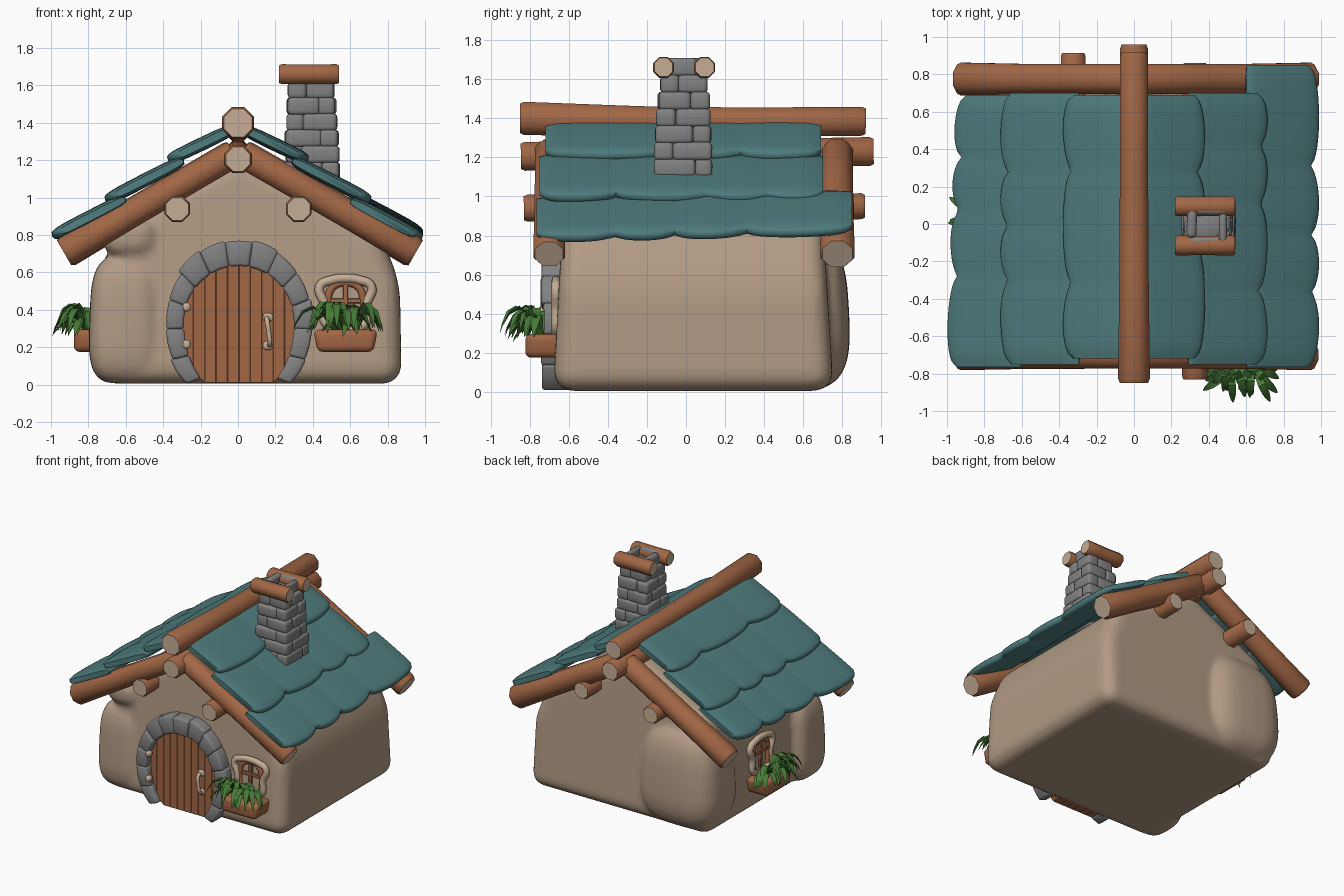
import bpy, bmesh, math, random
from mathutils import Vector, Matrix

if "Cube" in bpy.data.objects:
    bpy.data.objects.remove(bpy.data.objects["Cube"])
random.seed(4)

def material(name, rgb):
    m = bpy.data.materials.new(name)
    m.diffuse_color = (*rgb, 1)
    m.use_nodes = True
    m.node_tree.nodes["Principled BSDF"].inputs["Base Color"].default_value = m.diffuse_color
    return m

CLAY = material("clay", (.44, .325, .23))
WOOD = material("wood", (.36, .135, .06))
CUT = material("cut wood", (.56, .42, .30))
TEAL = material("teal shingle", (.077, .198, .203))
STONE = material("grey stone", (.22, .22, .225))
LEAF = material("leaf green", (.06, .19, .035))

def finish(name, bm, mats, angle=40, matrix=None):
    bmesh.ops.recalc_face_normals(bm, faces=bm.faces[:])
    me = bpy.data.meshes.new(name)
    bm.to_mesh(me)
    bm.free()
    for m in mats:
        me.materials.append(m)
    me.shade_smooth()
    me.set_sharp_from_angle(angle=math.radians(angle))
    ob = bpy.data.objects.new(name, me)
    bpy.context.collection.objects.link(ob)
    if matrix:
        ob.matrix_world = matrix
    return ob

def add_loft(bm, rings, cap=0):
    vs = [[bm.verts.new(p) for p in r] for r in rings]
    n = len(vs[0])
    for a, b in zip(vs, vs[1:]):
        for i in range(n):
            bm.faces.new((a[i], a[(i + 1) % n], b[(i + 1) % n], b[i]))
    for r in (vs[0], vs[-1]):
        bm.faces.new(r).material_index = cap

def add_prism(bm, pts, y0, y1, bev, segs=2):
    """Rounded block: x-z outline pushed along y."""
    t = bmesh.new()
    add_loft(t, [[(x, y, z) for x, z in pts] for y in (y0, y1)])
    bmesh.ops.recalc_face_normals(t, faces=t.faces[:])
    bmesh.ops.bevel(t, geom=t.edges[:], offset=bev, segments=segs, profile=.5,
                    affect='EDGES', clamp_overlap=True)
    me = bpy.data.meshes.new("tmp")
    t.to_mesh(me)
    t.free()
    bm.from_mesh(me)
    bpy.data.meshes.remove(me)

def rect(x0, x1, z0, z1):
    return [(x0, z0), (x1, z0), (x1, z1), (x0, z1)]

def log(name, p0, p1, r0, r1, sag=0):
    p0, p1 = Vector(p0), Vector(p1)
    d = (p1 - p0).normalized()
    side = d.cross(Vector((0, 0, 1))).normalized()
    up = side.cross(d)
    ln, rings = (p1 - p0).length, []
    for t, k in ((0, .88), (.25 * r0 / ln, 1), (.35, .96), (.65, .97), (1 - .25 * r1 / ln, 1), (1, .88)):
        r = (r0 + (r1 - r0) * t) * k
        c = p0.lerp(p1, t) - Vector((0, 0, sag * 4 * t * (1 - t)))
        rings.append([c + r * (side * math.cos(a) + up * math.sin(a))
                      for a in [math.pi * (i + .5) / 4 for i in range(8)]])
    bm = bmesh.new()
    add_loft(bm, rings, cap=1)
    return finish(name, bm, [WOOD, CUT], 50)

def tube(name, pts, r, mat, cyclic=False, matrix=None):
    cu = bpy.data.curves.new(name, 'CURVE')
    cu.dimensions, cu.bevel_depth, cu.bevel_resolution, cu.resolution_u = '3D', r, 2, 5
    cu.use_fill_caps = True
    sp = cu.splines.new('BEZIER')
    sp.bezier_points.add(len(pts) - 1)
    sp.use_cyclic_u = cyclic
    for b, p in zip(sp.bezier_points, pts):
        b.co, b.handle_left_type, b.handle_right_type = p, 'AUTO', 'AUTO'
    tmp = bpy.data.objects.new("tmp", cu)
    bpy.context.collection.objects.link(tmp)
    me = bpy.data.meshes.new_from_object(tmp.evaluated_get(bpy.context.evaluated_depsgraph_get()))
    bpy.data.objects.remove(tmp)
    bm = bmesh.new()
    bm.from_mesh(me)
    bpy.data.meshes.remove(me)
    return finish(name, bm, [mat], 60, matrix)

def add_blob(bm, c, half, e=.6, taper=0):
    for v in bmesh.ops.create_uvsphere(bm, u_segments=28, v_segments=18, radius=1)["verts"]:
        q = [math.copysign(abs(k) ** e, k) for k in v.co]
        w = 1 - taper * q[2]
        v.co = [c[0] + half[0] * q[0] * w, c[1] + half[1] * q[1] * w, c[2] + half[2] * q[2]]

def blob(name, c, half, mat):
    bm = bmesh.new()
    add_blob(bm, c, half, .8)
    finish(name, bm, [mat], 80)

# Clay house body with corner buttresses, fused by a remesh
bm = bmesh.new()
add_prism(bm, [(-.72, .005), (.875, .005), (.865, .55), (.755, .82), (0, 1.235), (-.66, .86), (-.70, .55)],
          -.68, .755, .1, 5)
for v in bm.verts:
    v.co.y *= 1 - .08 * v.co.z
add_blob(bm, (-.605, -.51, .345), (.19, .185, .34), .55, .06)
add_blob(bm, (-.575, -.55, .79), (.148, .135, .11), .7)
add_blob(bm, (-.43, .585, .41), (.335, .25, .40), .66, .08)
body = finish("house_body", bm, [CLAY], 180)
mod = body.modifiers.new("fuse", 'REMESH')
mod.mode, mod.voxel_size, mod.use_smooth_shade = 'VOXEL', .02, True
mod = body.modifiers.new("soften", 'SMOOTH')
mod.factor, mod.iterations = .5, 6

# Roof timbers
log("ridge_log", (0, -.85, 1.40), (0, .92, 1.385), .092, .08, .012)
log("ridge_beam", (0, -.845, 1.205), (0, .96, 1.23), .08, .08)
for s, tag, f, k in ((-1, "left", -.775, .915), (1, "right", -.83, .86)):
    log("purlin_" + tag, (s * .325, f, .94), (s * .325, k, .95), .075, .072)
    for y, r, end in ((-.70, .088, "front"), (.775, .095, "back")):
        log(f"{end}_rafter_{tag}", (s * .93 + (.02 if s > 0 else 0), y, .705), (s * .02, y, 1.235), r, r * .9)

# Shingle rows: puffy pillow section swept along y with scalloped lower edge
def shingle_row(name, s, a, b, y0, y1, count, phase, lift=0, skew=0):
    a, b = Vector((a[0] * s, 0, a[1])), Vector((b[0] * s, 0, b[1]))
    d = (b - a).normalized()
    nrm = Vector((-d.z * s, 0, d.x * s))
    half, mid, rings, N = (b - a).length / 2, (a + b) / 2, [], 48
    for j in range(N + 1):
        t = j / N
        u = count * (t + .05 * math.sin(2 * math.pi * t + phase))
        k = abs(math.sin(math.pi * (u - count * .05 * math.sin(phase)))) ** .45
        end = min(1, .55 + 9 * min(t, 1 - t)) ** .6
        ring = []
        for i in range(20):
            g = 2 * math.pi * i / 20
            p, q = math.cos(g), math.sin(g)
            p = math.copysign(abs(p) ** .5, p)
            q = math.copysign(abs(q) ** .5, q)
            along = half * p * (.97 + .03 * end) - (.06 * (1 - k) + skew * (t - .4)) * max(0, p) ** 2
            c = mid + d * along + nrm * (q * .036 * (.8 + .2 * k) * end)
            ring.append(c + Vector((0, y0 + (y1 - y0) * t, lift * (t - .5))))
        rings.append(ring)
    bm = bmesh.new()
    add_loft(bm, rings)
    finish(name, bm, [TEAL], 60)

for s, tag in ((-1, "left"), (1, "right")):
    shingle_row(f"shingles_top_{tag}", s, (.03, 1.365), (.375, 1.20), -.72, .69, 3, 1 + s)
    shingle_row(f"shingles_middle_{tag}", s, (.29, 1.20), (.71, .985), -.75, .70, 4, 2 - s)
    if s > 0:
        shingle_row("shingles_bottom_right", s, (.60, 1.0), (.985, .795), -.765, .85, 4, 4, .035)
    else:
        shingle_row("shingles_bottom_left", s, (.60, .995), (.98, .80), -.765, .69, 4, 2, 0, .06)

# Stone chimney: pinwheel courses around a hollow core
CX, CY = .395, -.01
bm = bmesh.new()
for i in range(7):
    h = (.152 - .0065 * i) if i < 6 else .105
    z0, z1, t = 1.098 + .086 * i, 1.10 + .086 * (i + 1) + .006, .095 if i < 6 else .045
    for k in range(4):
        n0 = len(bm.verts)
        g = random.uniform(-.008, .008)
        add_prism(bm, rect(-h - g, h - t + .006, z0, z1), -h - g, -h + t, .022, 3)
        bm.verts.ensure_lookup_table()
        rot = Matrix.Rotation(math.pi / 2 * k + random.uniform(-.05, .05), 4, 'Z')
        for v in bm.verts[n0:]:
            if i % 2:
                v.co.x = -v.co.x
            v.co = rot @ v.co + Vector((CX, CY, 0))
add_prism(bm, rect(CX - .085, CX + .085, 1.05, 1.65), CY - .085, CY + .085, .005, 1)
finish("chimney", bm, [STONE], 60)
for y in (-.115, .095):
    log("chimney_log", (.22, y, 1.66), (.54, y, 1.66), .058, .058)

# Door: clipped planks inside an oval opening
def oval(deg, a, up, down):
    g = math.radians(deg)
    return a * math.cos(g) + .005, max(.004, .33 + (up if math.sin(g) > 0 else down) * math.sin(g))

bm = bmesh.new()
xs = [-.30 + .61 * i / 10 for i in range(11)]
for x0, x1 in zip(xs, xs[1:]):
    f = [math.sqrt(max(.04, 1 - ((x - .005) / .315) ** 2)) for x in (x0, x1)]
    add_prism(bm, [(x0, max(.01, .33 - .42 * f[0])), (x1, max(.01, .33 - .42 * f[1])),
                   (x1, .33 + .32 * f[1]), (x0, .33 + .32 * f[0])], -.685, -.58, .002, 1)
finish("door", bm, [WOOD], 30)

# Stone door surround
bm = bmesh.new()
for i in range(13):
    a0 = -46 + 272 * i / 13
    a1 = a0 + 272 / 13
    o = random.uniform(-.012, .012)
    ang = (a0 - .3, (a0 + a1) / 2, a1 + .3)
    pts = [oval(a, .40 + o, .445 + o, .46) for a in ang] + [oval(a, .295, .305, .41) for a in ang[::-1]]
    add_prism(bm, pts, -.735 + o, -.58, .016)
finish("door_surround", bm, [STONE], 60)
tube("door_handle", [(.155, -.68, .36), (.155, -.725, .345), (.165, -.735, .28), (.17, -.725, .22), (.165, -.68, .21)],
     .013, CUT)
for z in (.36, .21):
    blob("handle_mount", (.16, -.69, z), (.028, .015, .024), CUT)
for z in (.415, .215):
    blob("door_hinge", (-.275, -.73, z), (.022, .025, .024), CUT)

# Window with planter, built facing -y then placed on a wall
def window(tag, mtx):
    half = [(.10, -.14), (.112, -.03), (.138, .065), (.07, .10)]
    loop = half + [(0, .108)] + [(-x, z) for x, z in half[::-1]]
    tube("window_frame_" + tag, [(x, -.015, z + .46) for x, z in loop], .025, CUT, True, mtx)
    arch = [(.085, -.14), (.095, -.02), (.07, .06), (0, .085), (-.07, .06), (-.095, -.02), (-.085, -.14)]
    tube("window_sash_" + tag, [(x, -.005, z + .46) for x, z in arch], .02, WOOD, False, mtx)
    bm = bmesh.new()
    add_prism(bm, rect(-.014, .014, .32, .55), -.02, .03, .004, 1)
    add_prism(bm, rect(-.09, .09, .435, .462), -.018, .03, .004, 1)
    finish("window_bars_" + tag, bm, [WOOD], 40, mtx)
    bm = bmesh.new()
    add_prism(bm, [(-.15, .175), (.15, .175), (.172, .295), (-.172, .295)], -.172, .02, .03, 3)
    finish("planter_" + tag, bm, [WOOD], 40, mtx)
    # Arching leaves
    bm = bmesh.new()
    for i in range(30):
        a = math.radians(180 + 180 * (i + random.uniform(0, 1)) / 30)
        base = Vector((random.uniform(-.07, .07), random.uniform(-.12, -.08), .28))
        ln, ht = random.uniform(.13, .225), random.uniform(.08, .26)
        d = Vector((math.cos(a), math.sin(a) * .9, 0))
        side, rings = Vector((-d.y, d.x, 0)), []
        for t, w in ((0, .008), (.25, .017), (.5, .024), (.75, .021), (.92, .011), (1, .002)):
            c = base + d * ln * t + Vector((0, 0, ht * (2.2 * t - 1.9 * t * t) - .05 * t ** 3))
            th = Vector((0, 0, .2 * w)) + d * .1 * w
            rings.append([c + side * w + th * 2, c + th, c - side * w + th * 2, c - th])
        add_loft(bm, rings)
    finish("plant_" + tag, bm, [LEAF], 40, mtx)

window("front", Matrix.Translation((.575, -.65, 0)))
window("left", Matrix.Translation((-.705, .08, 0)) @ Matrix.Rotation(-math.pi / 2, 4, 'Z'))
